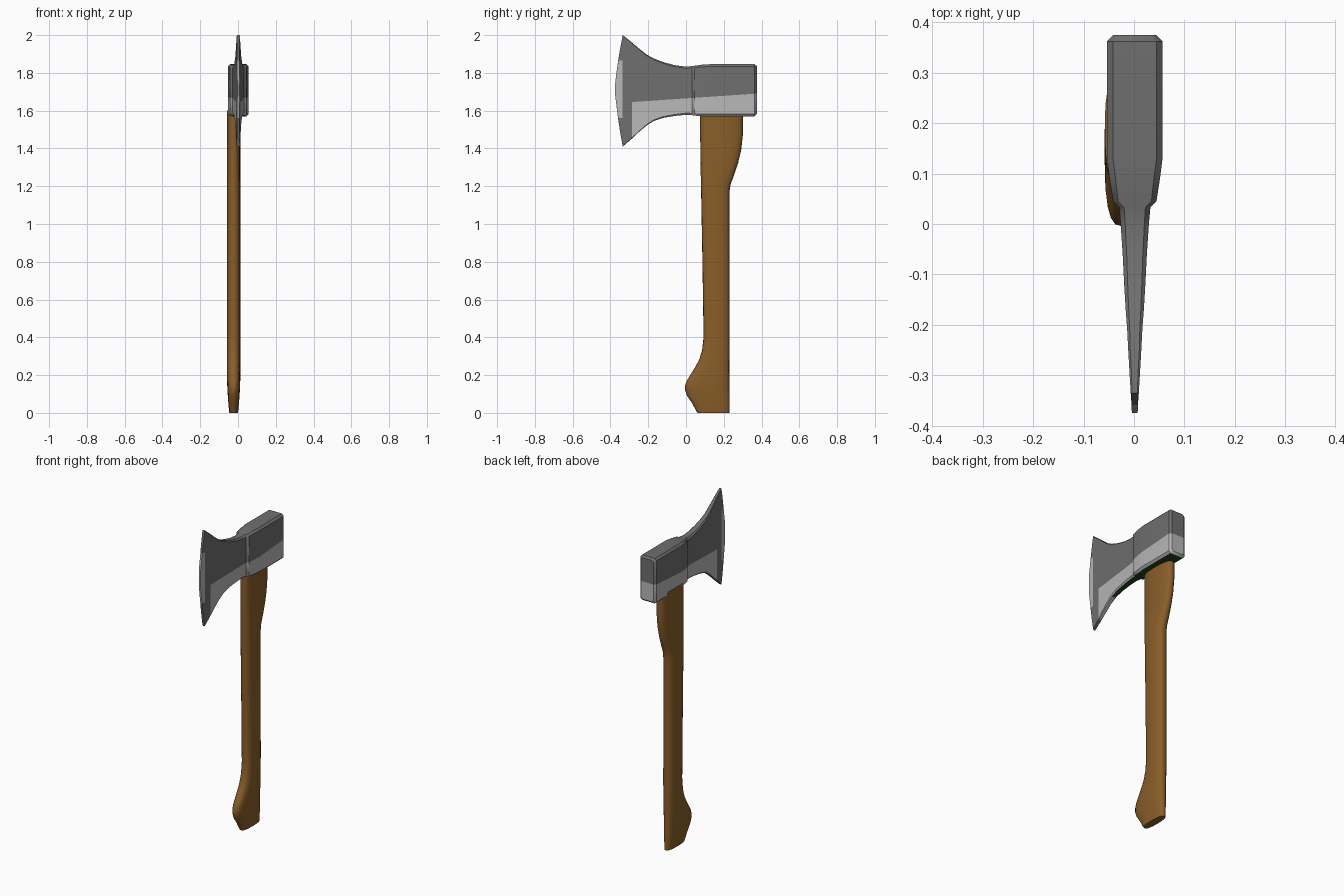
import bpy, bmesh, math
from mathutils import Vector


def material(name, rgb):
    m = bpy.data.materials.new(name)
    m.diffuse_color = (*rgb, 1)
    return m


wood = material("brown wood", (0.25, 0.112, 0.022))
dark = material("dark steel", (0.16, 0.16, 0.16))
light = material("light steel", (0.48, 0.48, 0.48))
green = material("dark green underside", (0.012, 0.06, 0.013))


def loft(bm, rings):
    """Join equal-length rings of points with quads and close both ends."""
    rows = [[bm.verts.new(p) for p in ring] for ring in rings]
    n = len(rows[0])
    for a, b in zip(rows, rows[1:]):
        for i in range(n):
            j = (i + 1) % n
            bm.faces.new((a[i], a[j], b[j], b[i]))
    bm.faces.new(rows[0])
    bm.faces.new(rows[-1])
    bmesh.ops.recalc_face_normals(bm, faces=bm.faces)


def finish(bm, name, mats, angle):
    me = bpy.data.meshes.new(name)
    bm.to_mesh(me)
    bm.free()
    for m in mats:
        me.materials.append(m)
    ob = bpy.data.objects.new(name, me)
    bpy.context.collection.objects.link(ob)
    bpy.ops.object.select_all(action='DESELECT')
    ob.select_set(True)
    bpy.context.view_layer.objects.active = ob
    bpy.ops.object.shade_smooth_by_angle(angle=math.radians(angle))
    return ob


# Handle: rounded sections (z, front y, back y, half width)
sections = [
    (0.00, 0.060, 0.230, 0.023), (0.05, 0.033, 0.231, 0.028),
    (0.09, 0.006, 0.231, 0.031), (0.12, -0.005, 0.231, 0.033),
    (0.145, -0.005, 0.230, 0.034), (0.17, 0.004, 0.230, 0.035),
    (0.20, 0.022, 0.230, 0.035), (0.24, 0.047, 0.230, 0.035),
    (0.28, 0.069, 0.230, 0.035), (0.33, 0.085, 0.230, 0.035),
    (0.40, 0.093, 0.230, 0.035), (0.80, 0.087, 0.230, 0.035),
    (1.17, 0.080, 0.230, 0.035), (1.21, 0.079, 0.236, 0.035),
    (1.26, 0.078, 0.255, 0.035), (1.32, 0.077, 0.275, 0.035),
    (1.39, 0.076, 0.292, 0.035), (1.47, 0.075, 0.301, 0.035),
    (1.60, 0.075, 0.302, 0.035)]
SIDES = 20


def rounded(t):
    return math.copysign(abs(t) ** 0.75, t)


bm = bmesh.new()
rings = []
for z, y0, y1, w in sections:
    ring = []
    for i in range(SIDES):
        a = 2 * math.pi * i / SIDES
        ring.append((-0.023 + w * rounded(math.cos(a)),
                     (y0 + y1) / 2 + (y1 - y0) / 2 * rounded(math.sin(a)), z))
    rings.append(ring)
loft(bm, rings)
finish(bm, "handle", [wood], 45)

# Axe head: chamfered sections from poll to cutting edge
# (y, half width, bottom z, top z, chamfer)
sections = [
    (0.375, 0.042, 1.582, 1.836, 0.010), (0.362, 0.055, 1.570, 1.846, 0.012),
    (0.130, 0.055, 1.570, 1.846, 0.012), (0.090, 0.050, 1.570, 1.844, 0.012),
    (0.045, 0.043, 1.574, 1.838, 0.010), (0.033, 0.031, 1.576, 1.836, 0.010),
    (0.000, 0.028, 1.578, 1.833, 0.009), (-0.06, 0.024, 1.572, 1.841, 0.008),
    (-0.12, 0.021, 1.562, 1.857, 0.007), (-0.17, 0.018, 1.546, 1.876, 0.006),
    (-0.21, 0.015, 1.520, 1.898, 0.005), (-0.25, 0.013, 1.486, 1.930, 0.004),
    (-0.285, 0.011, 1.453, 1.960, 0.004), (-0.335, 0.008, 1.410, 2.000, 0.003),
    (-0.349, 0.007, 1.490, 1.925, 0.002), (-0.359, 0.006, 1.555, 1.865, 0.002),
    (-0.370, 0.006, 1.640, 1.790, 0.002), (-0.375, 0.005, 1.680, 1.740, 0.002)]
bm = bmesh.new()
rings = []
for y, w, b, t, c in sections:
    half = [(w - c, b), (w, b + c), (w, t - c), (w - c, t)]
    loop = half + [(-x, z) for x, z in reversed(half)]
    rings.append([(0.0015 + x, y, z) for x, z in loop])
loft(bm, rings)

# Cut the lines between the steel colours
cuts = [((0, 0, 1.665), (0, -0.068, 1)), ((0, 0, 1.56), (0, 0, 1)),
        ((0, 0, 1.865), (0, 0, 1))]
for co, no in cuts:
    bmesh.ops.bisect_plane(bm, geom=bm.verts[:] + bm.edges[:] + bm.faces[:],
                           plane_co=co, plane_no=Vector(no).normalized(), dist=1e-5)
bm.normal_update()
for f in bm.faces:
    p = f.calc_center_median()
    if f.normal.z < -0.8 and p.y > -0.15:
        f.material_index = 2
    elif p.y > -0.285 and p.z < 1.665 + 0.068 * p.y:
        f.material_index = 1
    elif p.y < -0.336 and 1.56 < p.z < 1.865:
        f.material_index = 1
finish(bm, "axe_head", [dark, light, green], 35)
